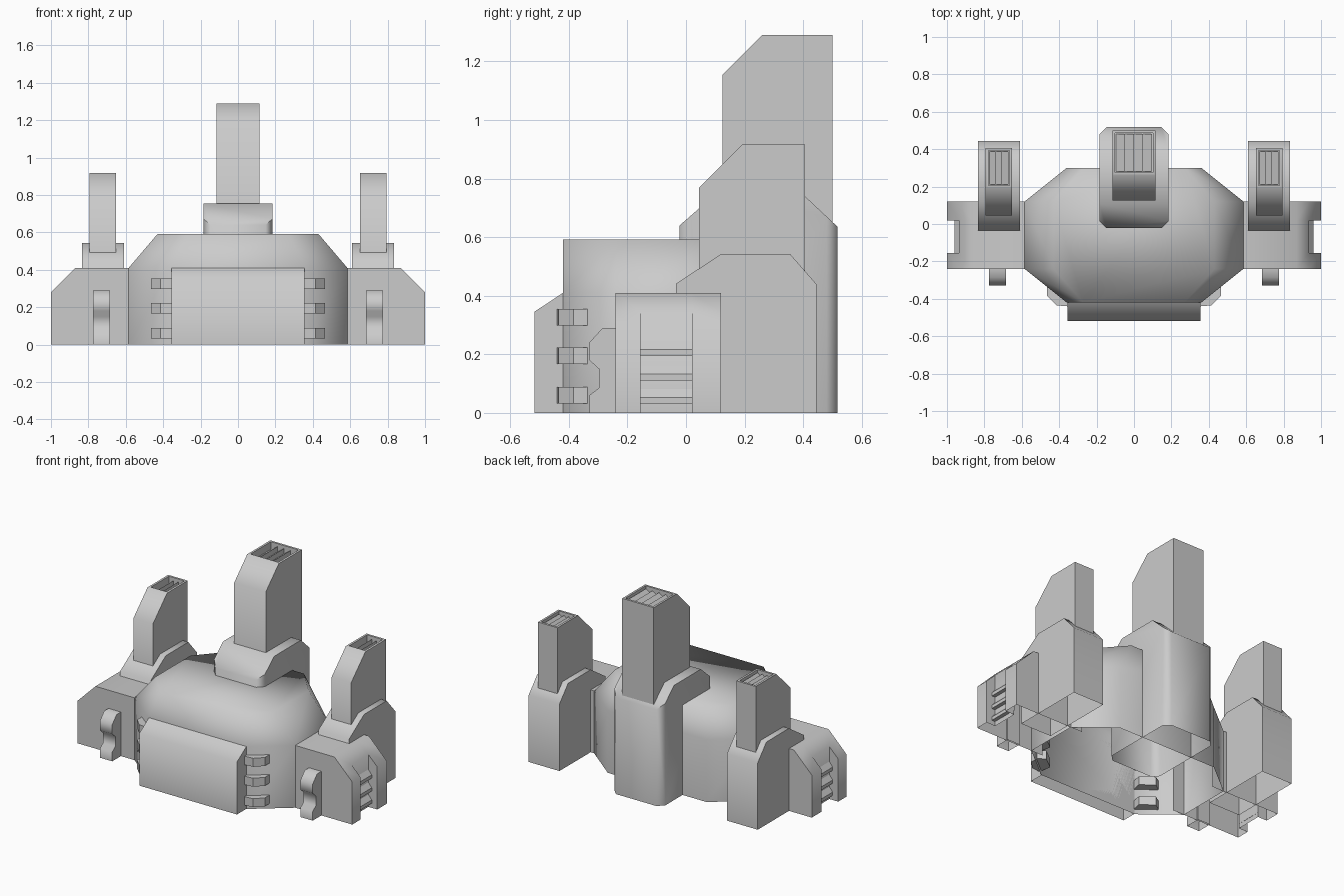
import bpy, bmesh, math
from mathutils import Vector

if "Cube" in bpy.data.objects:
    bpy.data.objects.remove(bpy.data.objects["Cube"])


def finish(name, bm, angle=60):
    bmesh.ops.recalc_face_normals(bm, faces=bm.faces[:])
    # undersides resting on the ground are left open
    floor = [f for f in bm.faces if all(abs(v.co.z) < 1e-5 for v in f.verts)]
    bmesh.ops.delete(bm, geom=floor, context='FACES')
    me = bpy.data.meshes.new(name)
    bm.to_mesh(me)
    bm.free()
    ob = bpy.data.objects.new(name, me)
    bpy.context.collection.objects.link(ob)
    bpy.ops.object.select_all(action='DESELECT')
    ob.select_set(True)
    bpy.context.view_layer.objects.active = ob
    bpy.ops.object.shade_smooth_by_angle(angle=math.radians(angle))
    return ob


def prism(profile, axis, lo, hi):
    """Closed prism: profile in the two axes other than the given one."""
    bm = bmesh.new()

    def place(p, t):
        c = list(p)
        c.insert("xyz".index(axis), t)
        return bm.verts.new(Vector(c))
    a = [place(p, lo) for p in profile]
    b = [place(p, hi) for p in profile]
    n = len(a)
    bm.faces.new(a)
    bm.faces.new(b[::-1])
    for i in range(n):
        j = (i + 1) % n
        bm.faces.new((a[i], b[i], b[j], a[j]))
    bmesh.ops.recalc_face_normals(bm, faces=bm.faces[:])
    return bm


def octagon(half):
    return half + [(-x, y) for x, y in reversed(half)]


# central hull: octagonal walls, then a tapered upper tier
bm = bmesh.new()
lower = octagon([(.36, -.42), (.585, -.24), (.585, .12), (.36, .30)])
upper = octagon([(.27, -.42), (.43, -.24), (.43, .12), (.27, .30)])
rings = [[bm.verts.new((x, y, z)) for x, y in pts]
         for pts, z in ((lower, 0), (lower, .41), (upper, .592))]
for r, s in zip(rings, rings[1:]):
    for i in range(8):
        j = (i + 1) % 8
        bm.faces.new((r[i], r[j], s[j], s[i]))
bm.faces.new(rings[-1])
finish("central_hull", bm, 95)

# front nose panel
finish("front_panel", prism([(-.42, 0), (-.518, 0), (-.518, .345), (-.42, .41)],
                            'x', -.355, .355))


def chimney(name, cx, half, front, back, base, slope, top, slats):
    # hollow-topped stack with a sloped front shoulder
    bm = prism([(front, base), (front, top - slope), (front + slope, top),
                (back, top), (back, base)], 'x', cx - half, cx + half)
    lid = [f for f in bm.faces if f.normal.z > .99]
    bmesh.ops.inset_region(bm, faces=lid, thickness=.02)
    lid = [f for f in bm.faces if f.normal.z > .99 and
           all(abs(v.co.x - cx) < half - .01 for v in f.verts)]
    hole = bmesh.ops.extrude_face_region(bm, geom=lid)
    bmesh.ops.translate(bm, vec=(0, 0, -.05),
                        verts=[v for v in hole['geom'] if isinstance(v, bmesh.types.BMVert)])
    bmesh.ops.delete(bm, geom=[f for f in lid if f.is_valid], context='FACES_ONLY')
    finish(name, bm)
    # louvres in the mouth
    w = 2 * (half - .02) / slats
    for i in range(slats):
        x = cx - half + .02 + i * w
        finish(name + "_louvre", prism([(x, top - .05), (x + w, top - .05), (x + w, top - .015)],
                                       'y', front + slope + .02, back - .02), 30)


# main tower
bm = prism([(-.022, 0), (-.022, .64), (.11, .755), (.39, .755), (.518, .635), (.518, 0)],
           'x', -.185, .185)
corners = [e for e in bm.edges
           if abs(e.verts[0].co.z - e.verts[1].co.z) > .6]
bmesh.ops.bevel(bm, geom=corners, offset=.038, segments=1, affect='EDGES')
finish("main_tower_base", bm)
chimney("main_stack", 0, .115, .125, .5, .5, .135, 1.29, 4)

for s, side in ((-1, "left"), (1, "right")):
    # side wing with a slot in its outer end
    bm = bmesh.new()
    prof = [(.5, .41), (.87, .41), (.935, .345), (1, .28), (1, 0), (.935, 0), (.5, 0)]
    rows = [[bm.verts.new((s * x, y, z)) for x, z in prof]
            for y in (-.24, -.155, .02, .12)]
    for k in range(3):
        p, q = rows[k], rows[k + 1]
        strips = [(0, 1), (1, 2), (2, 5)] if k == 1 else [(0, 1), (1, 2), (2, 3), (3, 4)]
        for i, j in strips:
            bm.faces.new((p[i], p[j], q[j], q[i]))
    bm.faces.new(rows[0])
    bm.faces.new(rows[3])
    for r in rows[1:3]:
        bm.faces.new(r[2:6])
    finish(side + "_wing", bm)

    # louvre fins in the wing slot
    for z in (.03, .11, .195):
        fin = [(.934, z), (.96, z), (.96, z + .022), (.934, z + .053)]
        finish(side + "_wing_fin", prism([(s * x, h) for x, h in fin], 'y', -.155, .02), 30)

    # angled vents on the hull's front corners
    for z in (.032, .167, .298):
        vent = [(.34, -.36), (.355, -.44), (.415, -.435), (.465, -.385), (.465, -.33), (.42, -.3)]
        finish(side + "_corner_vent", prism([(s * x, y) for x, y in vent], 'z', z, z + .056), 40)

    # bracket on the wing front
    x = s * .73
    finish(side + "_wing_bracket",
           prism([(-.23, 0), (-.33, 0), (-.33, .06), (-.297, .085), (-.297, .15),
                  (-.33, .18), (-.33, .24), (-.285, .29), (-.23, .29)],
                 'x', x - .045, x + .045))

    # side tower
    x = s * .722
    finish(side + "_tower_base",
           prism([(-.035, 0), (-.035, .44), (.12, .543), (.355, .543), (.445, .44), (.445, 0)],
                 'x', x - .112, x + .112))
    chimney(side + "_stack", x, .071, .045, .407, .35, .147, .917, 3)
